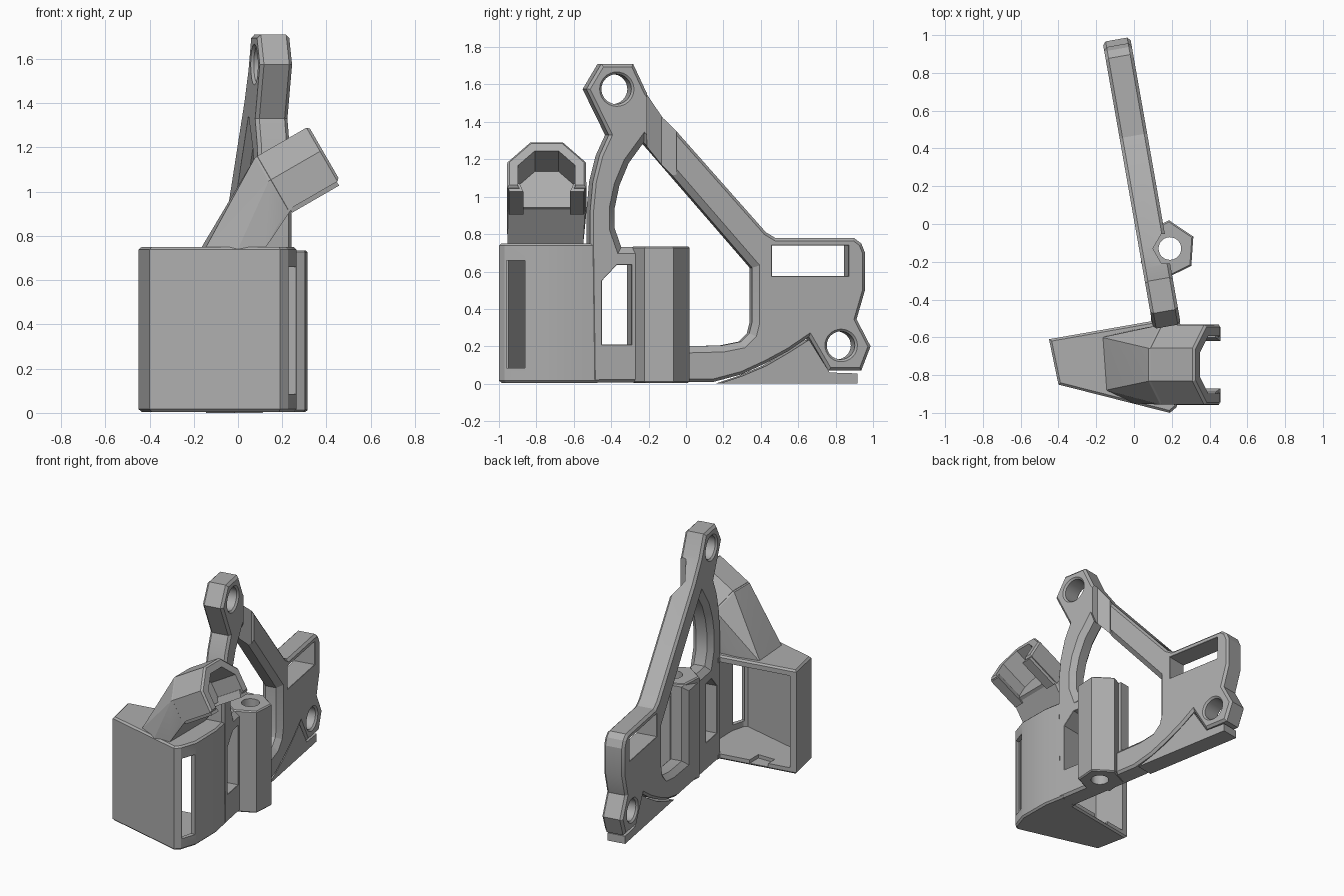
import bpy, bmesh, math
from mathutils import Matrix, Vector

if "Cube" in bpy.data.objects:
    bpy.data.objects.remove(bpy.data.objects["Cube"], do_unlink=True)

grey = bpy.data.materials.new("plain grey")
grey.use_nodes = True
colour = (0.42, 0.42, 0.42, 1)
grey.diffuse_color = colour
grey.node_tree.nodes["Principled BSDF"].inputs["Base Color"].default_value = colour


def add_object(name, bm):
    bmesh.ops.recalc_face_normals(bm, faces=bm.faces)
    mesh = bpy.data.meshes.new(name)
    bm.to_mesh(mesh)
    bm.free()
    mesh.materials.append(grey)
    obj = bpy.data.objects.new(name, mesh)
    bpy.context.collection.objects.link(obj)
    return obj


def offset(points, dist):
    """Mitred offset of a closed counter-clockwise outline."""
    out = []
    for i, p in enumerate(points):
        e1 = (p - points[i - 1]).normalized()
        e2 = (points[(i + 1) % len(points)] - p).normalized()
        n1, n2 = Vector((e1.y, -e1.x)), Vector((e2.y, -e2.x))
        out.append(p + (n1 + n2) * dist / (1 + n1.dot(n2)))
    return out


def prism(name, outline, lo, hi, frame=Matrix(), chamfer=0.0, flare=0.0):
    """Extrude an outline, with chamfered rims or, for cutters, flared rims."""
    pts = [Vector(p) for p in outline]
    area = sum(pts[i - 1].cross(pts[i]) for i in range(len(pts)))
    if area < 0:
        pts.reverse()
    c = max(chamfer, flare)
    if c:
        rim = offset(pts, flare or -chamfer)
        layers = [(rim, lo), (pts, lo + c), (pts, hi - c), (rim, hi)]
    else:
        layers = [(pts, lo), (pts, hi)]
    bm = bmesh.new()
    rings = [[bm.verts.new(frame @ Vector((p.x, p.y, h))) for p in ring] for ring, h in layers]
    for a, b in zip(rings, rings[1:]):
        for i in range(len(a)):
            bm.faces.new((a[i - 1], a[i], b[i], b[i - 1]))
    bm.faces.new(rings[0][::-1])
    bm.faces.new(rings[-1])
    return add_object(name, bm)


def ngon(cx, cy, r, n, turn=0.0):
    return [(cx + r * math.cos(turn + math.tau * i / n),
             cy + r * math.sin(turn + math.tau * i / n)) for i in range(n)]


def rect(x0, y0, x1, y1):
    return [(x0, y0), (x1, y0), (x1, y1), (x0, y1)]


def cut(target, *cutters):
    for cutter in cutters:
        mod = target.modifiers.new("cut", 'BOOLEAN')
        mod.operation = 'DIFFERENCE'
        mod.solver = 'EXACT'
        mod.object = cutter
        bpy.context.view_layer.objects.active = target
        bpy.ops.object.modifier_apply(modifier=mod.name)
        bpy.data.objects.remove(cutter, do_unlink=True)


# Plate frame: outline in (along, up), depth across the plate, turned about z
side_axes = Matrix(((0, 0, 1, 0), (1, 0, 0, 0), (0, 1, 0, 0), (0, 0, 0, 1)))
plate_frame = Matrix.Translation((0.079, 0, 0)) @ Matrix.Rotation(math.radians(10), 4, 'Z') @ side_axes
HALF = 0.074


def along(points):
    return [((y - 0.013) / 0.985, z) for y, z in points]


def plate_cutter(points, flare):
    e = 0.01
    return prism("plate_cutter", along(points), -HALF - e, HALF + e, plate_frame, flare=flare + e)


# Main side plate with the two eyelets
plate_outline = [
    (-0.5, 0.005), (0.15, 0.01), (0.3, 0.05), (0.43, 0.11), (0.55, 0.175), (0.66, 0.25),
    (0.765, 0.07), (0.94, 0.07), (0.99, 0.2), (0.915, 0.345), (0.96, 0.5), (0.96, 0.7),
    (0.94, 0.75), (0.9, 0.78), (0.48, 0.78), (0.43, 0.81), (-0.11, 1.42), (-0.21, 1.56),
    (-0.28, 1.71), (-0.45, 1.71), (-0.53, 1.575), (-0.41, 1.33), (-0.46, 1.22),
    (-0.495, 1.08), (-0.51, 0.92), (-0.51, 0.75)]
plate = prism("side_plate", along(plate_outline), -HALF, HALF, plate_frame, chamfer=0.016)
main_window = [
    (0.01, 0.2), (0.2, 0.205), (0.3, 0.225), (0.345, 0.27), (0.36, 0.33), (0.36, 0.62),
    (-0.22, 1.29), (-0.3, 1.18), (-0.35, 1.06), (-0.375, 0.94), (-0.375, 0.83),
    (-0.34, 0.73), (0.01, 0.73)]
side_window = [(-0.45, 0.21), (-0.29, 0.21), (-0.29, 0.635), (-0.37, 0.635), (-0.45, 0.55)]
cut(plate,
    plate_cutter(main_window, 0.035),
    plate_cutter(side_window, 0.002),
    plate_cutter(rect(0.46, 0.575, 0.87, 0.74), 0.002),
    plate_cutter(ngon(-0.37, 1.575, 0.08, 32), 0.012),
    plate_cutter(ngon(0.83, 0.205, 0.075, 32), 0.012),
    prism("bolt_clearance", ngon(0.19, -0.13, 0.06, 24), -0.1, 0.8),
    prism("driver_clearance", ngon(0.19, -0.13, 0.09, 6), 0.74, 1.7))

# Thin support foot under the curved lower edge
foot = [(0.18, 0), (0.92, 0), (0.92, 0.055), (0.77, 0.06), (0.66, 0.235),
        (0.55, 0.165), (0.43, 0.095), (0.3, 0.04)]
prism("support_foot", along(foot), -HALF + 0.01, HALF - 0.01, plate_frame)

# Hexagonal bolt pillar
pillar = prism("bolt_pillar", ngon(0.175, -0.135, 0.155, 6, math.radians(86)), 0.005, 0.735, chamfer=0.008)
cut(pillar, prism("bolt_hole", ngon(0.19, -0.13, 0.06, 24), -0.1, 0.8))

# Hollow holder box, open at the back
box_outline = [(-0.45, -0.61), (-0.4, -0.85), (0.19, -1.0), (0.225, -0.97), (0.265, -0.85),
               (0.262, -0.62), (0.232, -0.46), (0.09, -0.495), (0.09, -0.515)]
box = prism("holder_box", box_outline, 0.005, 0.75, chamfer=0.012)
inside = [(-0.43, -0.45), (-0.365, -0.83), (0.185, -0.965), (0.205, -0.945), (0.23, -0.85),
          (0.225, -0.64), (0.1, -0.53), (0.08, -0.45)]
cut(box,
    prism("inside", inside, 0.045, 0.705),
    prism("side_slot", rect(0.2, -0.96, 0.4, -0.86), 0.085, 0.66),
    prism("floor_notch", rect(-0.25, -0.65, -0.12, -0.45), 0.02, 0.1))

# Tilted clip: frame looks along its axis, origin at the mouth centre
tilt = math.radians(30)
co, si = math.cos(tilt), math.sin(tilt)
clip_frame = Matrix(((0, -si, co, 0.425), (1, 0, 0, -0.745), (0, co, si, 1.113), (0, 0, 0, 1)))
OPEN = -0.07
octagon = ngon(0, 0, 0.228, 8, math.pi / 8)
upper = [p for p in octagon if p[1] > 0]
clip_outline = upper + [(-0.212, OPEN), (0.212, OPEN)]

# Neck and clip body as a hull from the footprint on the box
bm = bmesh.new()
for x, y in [(-0.17, -0.6), (-0.15, -0.88), (0.0, -0.95), (0.12, -0.955), (0.12, -0.55), (0.0, -0.56)]:
    bm.verts.new((x, y, 0.74))
for p in clip_outline:
    bm.verts.new(clip_frame @ Vector((*p, -0.28)))
    bm.verts.new(clip_frame @ Vector((p[0] * 0.97, p[1] * 0.97, -0.24)))
hull = bmesh.ops.convex_hull(bm, input=bm.verts)
loose = [v for v in bm.verts if not v.link_faces]
bmesh.ops.delete(bm, geom=loose, context='VERTS')
add_object("clip_neck", bm)

clip = prism("clip_jaws", clip_outline, -0.28, 0, clip_frame, chamfer=0.012)
cut(clip,
    prism("bore", ngon(0, 0, 0.165, 8, math.pi / 8), -0.22, 0.1, clip_frame),
    prism("mouth", rect(-0.13, -0.3, 0.13, 0), -0.22, 0.1, clip_frame))

# Small hooked lips at the ends of the jaws
for side in (-1, 1):
    lip = [(side * 0.125, OPEN - 0.02), (side * 0.2, OPEN - 0.02),
           (side * 0.21, OPEN + 0.03), (side * 0.145, OPEN + 0.03)]
    prism("left_lip" if side > 0 else "right_lip", lip, -0.26, -0.015, clip_frame)

# Smooth only the gentle curves
for obj in bpy.context.collection.objects:
    if obj.type == 'MESH' and grey.name in obj.data.materials:
        bpy.ops.object.select_all(action='DESELECT')
        obj.select_set(True)
        bpy.context.view_layer.objects.active = obj
        bpy.ops.object.shade_smooth_by_angle(angle=math.radians(20))
